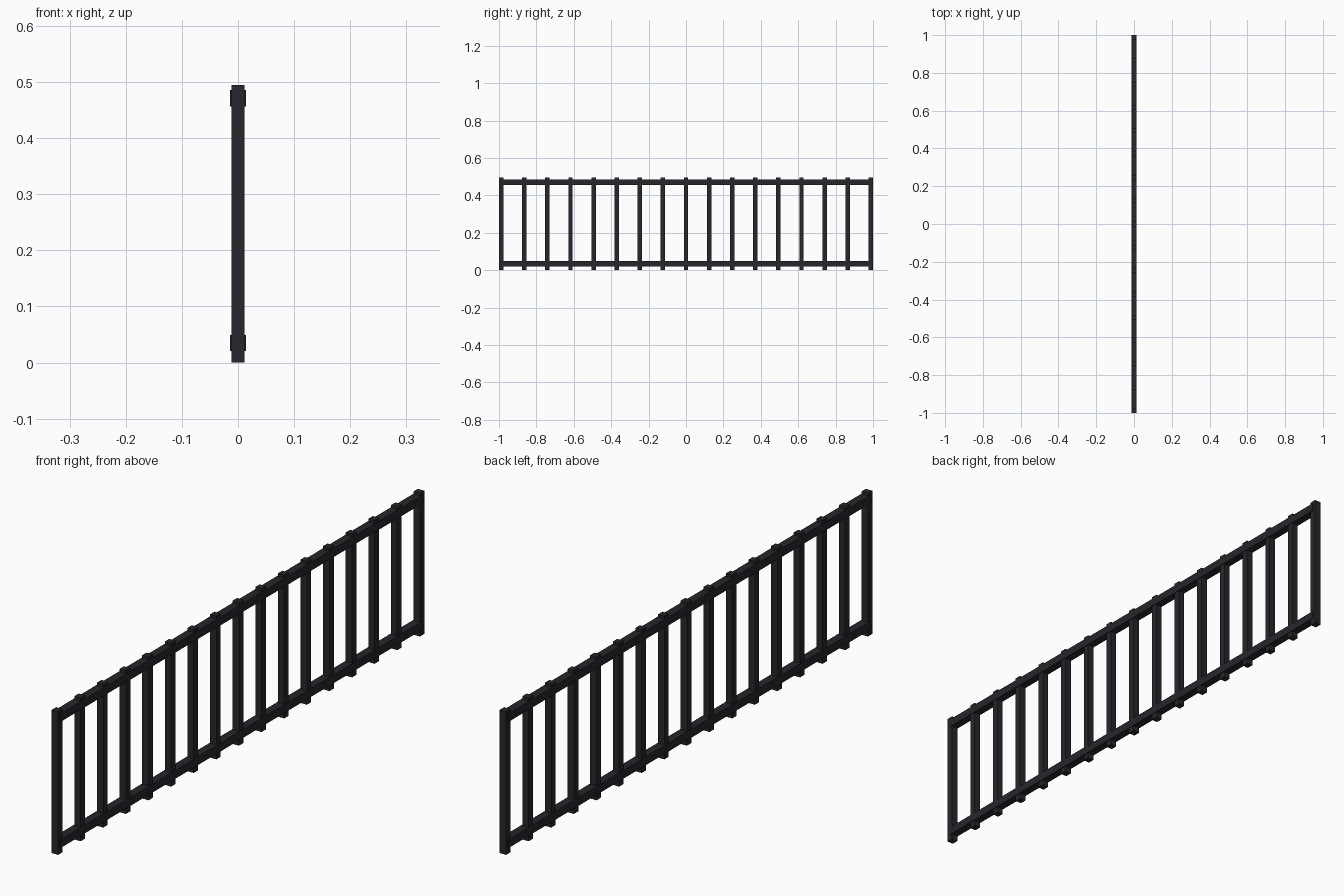
import bpy

cube = bpy.data.objects.get("Cube")
if cube:
    bpy.data.objects.remove(cube, do_unlink=True)

# Dark painted iron
iron = bpy.data.materials.new("dark_iron")
iron.use_nodes = True
colour = (0.02, 0.02, 0.025, 1)
iron.diffuse_color = colour
iron.node_tree.nodes["Principled BSDF"].inputs["Base Color"].default_value = colour


def box(name, centre, size):
    bpy.ops.mesh.primitive_cube_add(size=1, location=centre)
    obj = bpy.context.object
    obj.name = name
    obj.scale = size
    bpy.ops.object.transform_apply(location=False, rotation=False, scale=True)
    obj.data.materials.append(iron)
    return obj


POSTS = 17
POST_WIDTH = 0.024
HEIGHT = 0.495
FIRST = -1 + POST_WIDTH / 2
SPACING = -2 * FIRST / (POSTS - 1)

# Evenly spaced square balusters
for i in range(POSTS):
    box(f"baluster_{i + 1}", (0, FIRST + i * SPACING, HEIGHT / 2),
        (POST_WIDTH, POST_WIDTH, HEIGHT))

# Horizontal rails, slightly thicker than the balusters
for name, z in (("bottom_rail", 0.035), ("top_rail", 0.471)):
    box(name, (0, 0, z), (0.029, -2 * FIRST, 0.029))
